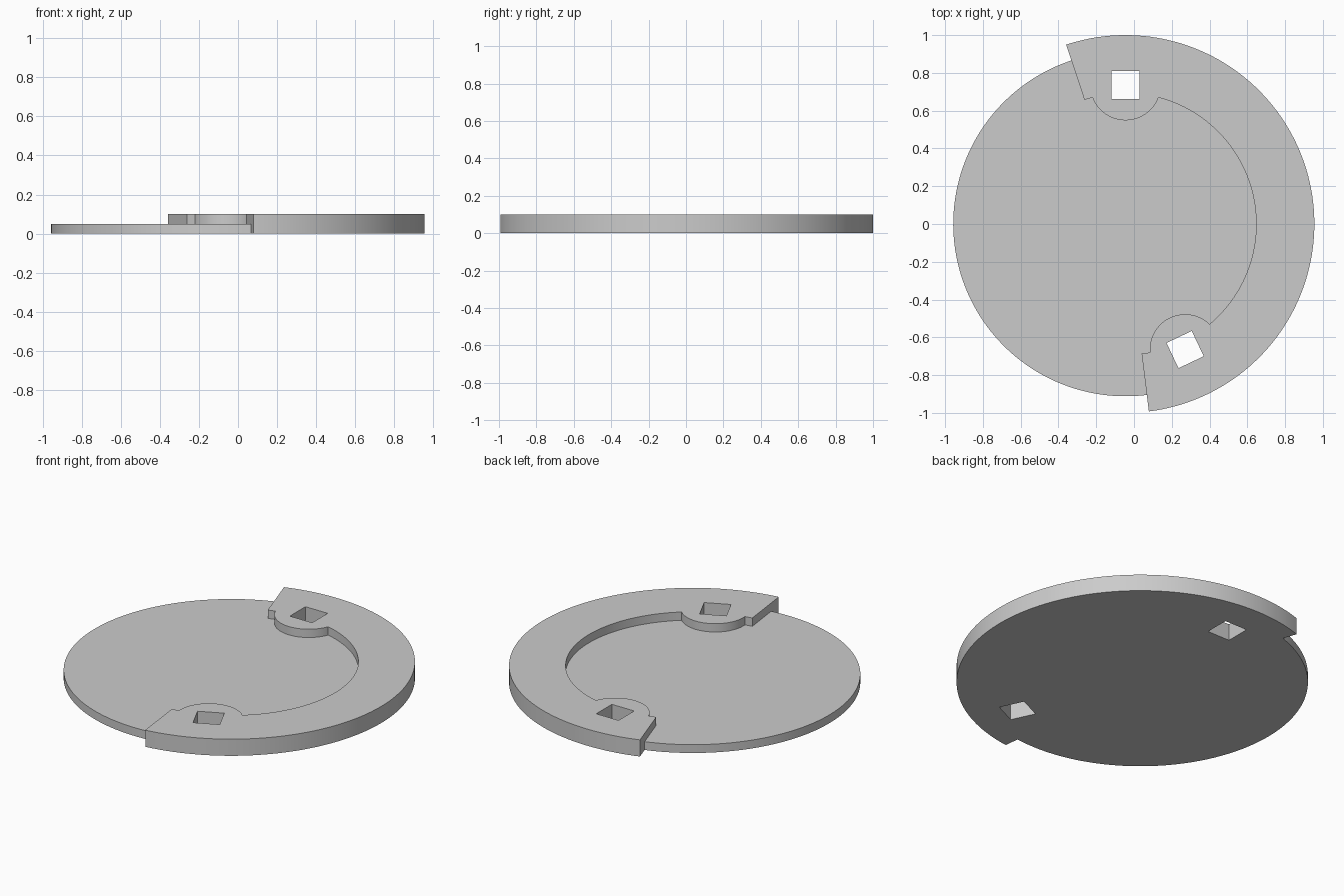
import bpy, bmesh
from math import sin, cos, radians, degrees, acos, atan2

cube = bpy.data.objects.get("Cube")
if cube:
    bpy.data.objects.remove(cube, do_unlink=True)

CENTRE_X = -0.045
R_OUTER, R_BASE, R_INNER = 1.0, 0.912, 0.692
R_HOLE, R_PAD, HOLE = 0.736, 0.187, 0.148
H_BASE, H_RIM = 0.05, 0.1
PADS = (295.4, 450)          # directions of the two square holes, degrees
END = 18.3                   # the rim runs this far past each hole
START, STOP = PADS[0] - END, PADS[1] + END

gray = bpy.data.materials.new("plain gray")
gray.use_nodes = True
color = (0.6, 0.6, 0.6, 1)
gray.diffuse_color = color
gray.node_tree.nodes["Principled BSDF"].inputs["Base Color"].default_value = color


def arc(r, a0, a1, cx=0.0, cy=0.0):
    """Points along an arc, about two degrees apart."""
    n = max(2, round(abs(a1 - a0) / 2))
    angles = [radians(a0 + (a1 - a0) * i / n) for i in range(n + 1)]
    return [(cx + r * cos(a), cy + r * sin(a)) for a in angles]


def prism(name, outline, z0, z1):
    """Extrude a flat outline from z0 to z1."""
    bm = bmesh.new()
    face = bm.faces.new([bm.verts.new((x + CENTRE_X, y, z0)) for x, y in outline])
    top = bmesh.ops.extrude_face_region(bm, geom=[face])["geom"]
    for v in top:
        if isinstance(v, bmesh.types.BMVert):
            v.co.z = z1
    bmesh.ops.recalc_face_normals(bm, faces=bm.faces)
    mesh = bpy.data.meshes.new(name)
    bm.to_mesh(mesh)
    bm.free()
    mesh.materials.append(gray)
    obj = bpy.data.objects.new(name, mesh)
    bpy.context.collection.objects.link(obj)
    return obj


def cut(target, cutter):
    cutter.hide_render = True
    bpy.context.view_layer.objects.active = target
    mod = target.modifiers.new("cut", "BOOLEAN")
    mod.operation, mod.solver, mod.object = "DIFFERENCE", "EXACT", cutter
    bpy.ops.object.modifier_apply(modifier=mod.name)
    bpy.data.objects.remove(cutter, do_unlink=True)


# Plate: wide on the rim side, slightly smaller on the open side
plate = prism("stepped_disc", arc(R_OUTER, START, STOP)
              + arc(R_BASE, STOP, START + 360), 0, H_RIM)

# Recess: leaves a raised rim with a rounded pad at each hole
d = acos((R_INNER**2 + R_HOLE**2 - R_PAD**2) / (2 * R_INNER * R_HOLE))
spread = degrees(atan2(R_INNER * sin(d), R_HOLE - R_INNER * cos(d)))
d = degrees(d)
outline = arc(1.2, STOP - 360, START)
angle = START
for pad in PADS:
    a = radians(pad)
    outline += arc(R_INNER, angle, pad - d)
    outline += arc(R_PAD, pad + 180 + spread, pad + 180 - spread,
                   R_HOLE * cos(a), R_HOLE * sin(a))[1:-1]
    angle = pad + d
outline += arc(R_INNER, angle, STOP)
cut(plate, prism("recess_cutter", outline, H_BASE, 0.2))

# Square holes, turned to face the centre
for pad in PADS:
    a = radians(pad)
    square = [(R_HOLE * cos(a) + HOLE * (u * cos(a) - v * sin(a)),
               R_HOLE * sin(a) + HOLE * (u * sin(a) + v * cos(a)))
              for u, v in ((-.5, -.5), (.5, -.5), (.5, .5), (-.5, .5))]
    cut(plate, prism("hole_cutter", square, -0.1, 0.2))

bpy.ops.object.select_all(action="DESELECT")
plate.select_set(True)
bpy.context.view_layer.objects.active = plate
bpy.ops.object.shade_smooth_by_angle(angle=radians(30))
